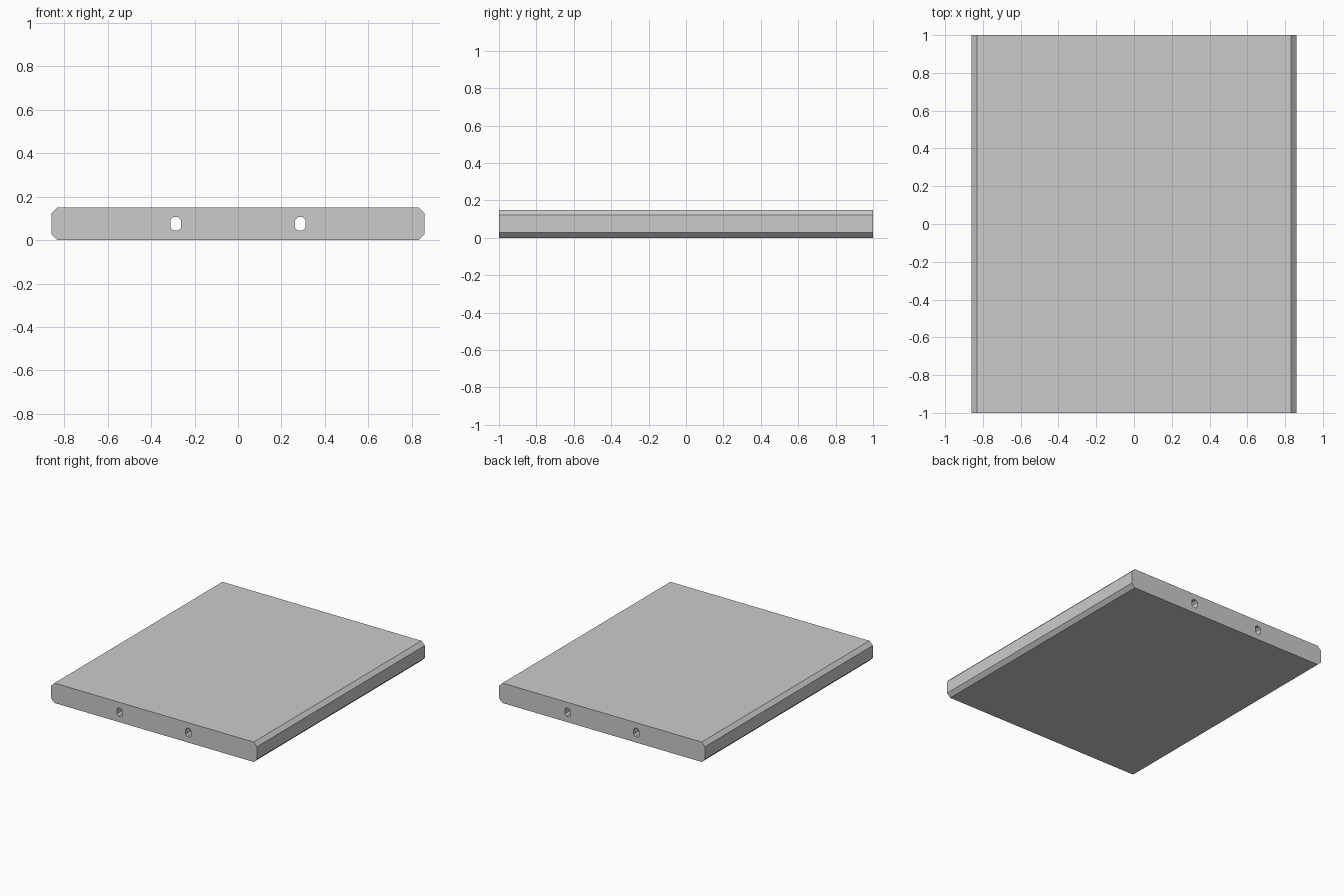
import bpy
import bmesh

if "Cube" in bpy.data.objects:
    bpy.data.objects.remove(bpy.data.objects["Cube"])

HALF_LENGTH = 1.0
HEIGHT = 0.15


def chamfered_loop(bm, cx, cz, w, h, c):
    """Closed edge loop of a corner-cut rectangle on the front plane."""
    a, b = w / 2, h / 2
    quarter = [(a, b - c), (a - c, b)]
    pts = (quarter
           + [(-x, z) for x, z in reversed(quarter)]
           + [(-x, -z) for x, z in quarter]
           + [(x, -z) for x, z in reversed(quarter)])
    verts = [bm.verts.new((cx + x, -HALF_LENGTH, cz + z)) for x, z in pts]
    return [bm.edges.new((v, verts[(i + 1) % len(verts)])) for i, v in enumerate(verts)]


bm = bmesh.new()

# Board cross-section with two slotted channels
edges = chamfered_loop(bm, 0, HEIGHT / 2, 1.718, HEIGHT, 0.028)
for x in (-0.287, 0.287):
    edges += chamfered_loop(bm, x, HEIGHT / 2, 0.048, 0.064, 0.014)
bmesh.ops.triangle_fill(bm, edges=edges, use_beauty=True, normal=(0, -1, 0))

# Extrude from front to back; the channels run right through
result = bmesh.ops.extrude_face_region(bm, geom=bm.faces[:], use_keep_orig=True)
back = [g for g in result["geom"] if isinstance(g, bmesh.types.BMVert)]
bmesh.ops.translate(bm, verts=back, vec=(0, 2 * HALF_LENGTH, 0))
bmesh.ops.recalc_face_normals(bm, faces=bm.faces[:])

mesh = bpy.data.meshes.new("board")
bm.to_mesh(mesh)
bm.free()
board = bpy.data.objects.new("board", mesh)
bpy.context.collection.objects.link(board)
